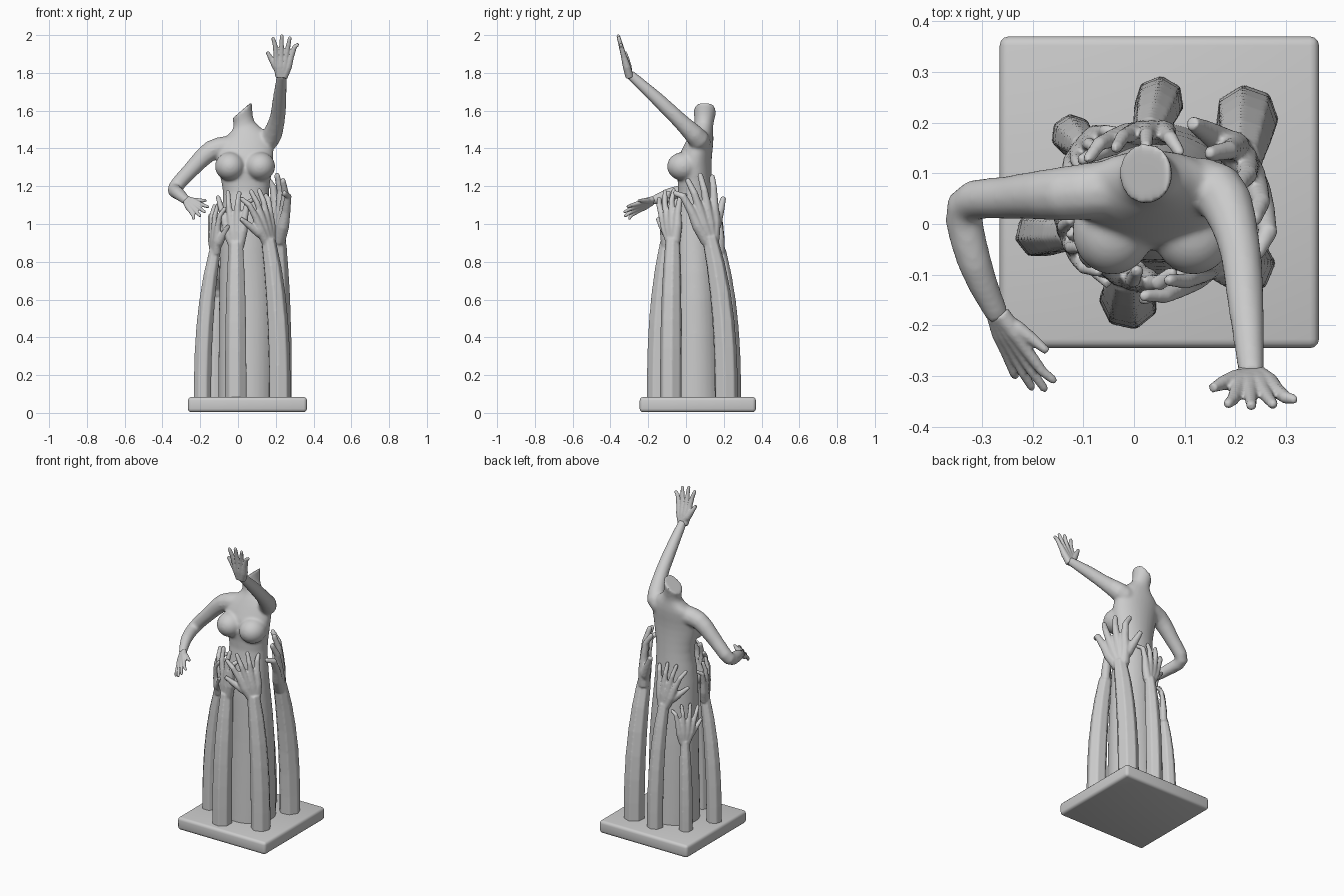
import bpy, bmesh
from math import sin, cos, pi
from mathutils import Vector, Matrix

if "Cube" in bpy.data.objects:
    bpy.data.objects.remove(bpy.data.objects["Cube"])

V = Vector
CENTRE = V((0.04, 0.04, 1.0))


def spline(pts, k=3):
    """Catmull-Rom resampling of any tuples."""
    p = [V(q) for q in pts]
    out = []
    for i in range(len(p) - 1):
        a, b, c, d = p[max(i - 1, 0)], p[i], p[i + 1], p[min(i + 2, len(p) - 1)]
        for s in range(k):
            t = s / k
            out.append(b + ((c - a) * t + (2 * a - 5 * b + 4 * c - d) * t**2
                            + (3 * b - a - 3 * c + d) * t**3) / 2)
    return out + [p[-1]]


def circle(n):
    return [V((cos(2 * pi * k / n), sin(2 * pi * k / n), 0)) for k in range(n)]


def skin(bm, rings):
    """Bridge point rings into a closed tube."""
    vs = [[bm.verts.new(p) for p in r] for r in rings]
    n = len(vs[0])
    for a, b in zip(vs, vs[1:]):
        for i in range(n):
            j = (i + 1) % n
            bm.faces.new((a[i], a[j], b[j], b[i]))
    bm.faces.new(vs[0][::-1])
    bm.faces.new(vs[-1])


def tube(bm, path, n=12):
    """Round tube through 4D points: position and radius."""
    c = [V(p[:3]) for p in path]
    rings, q, old = [], None, None
    for i, p in enumerate(path):
        d = (c[min(i + 1, len(c) - 1)] - c[max(i - 1, 0)]).normalized()
        q = d.to_track_quat('Z', 'Y') if q is None else old.rotation_difference(d) @ q
        old = d
        rings.append([c[i] + q @ e * p[3] for e in circle(n)])
    skin(bm, rings)


def body(bm, secs):
    """Loft of ellipses (z, cx, cy, rx, ry), tilting sideways towards the neck."""
    rings = []
    for z, cx, cy, rx, ry in spline(secs):
        tilt = (max(0, z - 1.37) * 4) ** 2
        rings.append([V((cx + rx * e.x, cy + ry * e.y, z + tilt * rx * e.x)) for e in circle(32)])
    skin(bm, rings)


def hand(bm, wrist, up, thumb, bend=0.1, fan=1.25):
    """Palm and five fanned fingers; the length of up is the hand length."""
    w, u, a = V(wrist), V(up), V(thumb)
    L = u.length
    u.normalize()
    a = (a - u * a.dot(u)).normalized()
    nrm = u.cross(a)
    if nrm.dot(CENTRE - w) < 0:
        nrm = -nrm

    def at(x, y, z, r):
        z += bend * 6 * x * x
        return (*(w + (a * x + u * y + nrm * z) * L), r * L)

    for k in (-1.5, -.5, .5, 1.5):
        s = k * fan
        tip = 1 - .06 * k * k + .03 * k
        tube(bm, [at(.03 * s, -.05, 0, .1), at(.08 * s, .22, 0, .095), at(.108 * s, .47, 0, .07),
                  at(.145 * s, .73, bend / 5, .056), at(.18 * s, tip - .04, bend, .046),
                  at(.19 * s, tip, bend, .027)], 10)
    tube(bm, [at(0, 0, 0, .09), at(.15 * fan, .18, .03, .09), at(.27 * fan, .36, .05, .065),
              at(.37 * fan, .52, .05, .042)], 10)


def finish(bm, name, voxel=0, smooth=3):
    bmesh.ops.recalc_face_normals(bm, faces=bm.faces)
    me = bpy.data.meshes.new(name)
    bm.to_mesh(me)
    bm.free()
    ob = bpy.data.objects.new(name, me)
    bpy.context.collection.objects.link(ob)
    if voxel:
        m = ob.modifiers.new("fuse", 'REMESH')
        m.mode = 'VOXEL'
        m.voxel_size = voxel
        m.use_smooth_shade = True
        ob.modifiers.new("soften", 'SMOOTH').iterations = smooth
    else:
        bpy.ops.object.select_all(action='DESELECT')
        ob.select_set(True)
        bpy.context.view_layer.objects.active = ob
        bpy.ops.object.shade_smooth_by_angle(angle=0.9)


# base slab
bm = bmesh.new()
bmesh.ops.create_cube(bm, size=1, matrix=Matrix.Translation((.05, .0625, .044))
                      @ Matrix.Diagonal((.63, .615, .08, 1)))
bmesh.ops.bevel(bm, geom=bm.edges[:], offset=.018, segments=3, profile=.5, affect='EDGES')
finish(bm, "base")

# column running up into the torso, with slanted neck cut
sections = [(.06, .05, .05, .155, .15), (.6, .05, .05, .15, .13), (.98, .04, .04, .133, .112),
            (1.17, .042, .048, .122, .09), (1.32, .038, .043, .148, .092),
            (1.44, .035, .073, .142, .072), (1.52, .03, .094, .058, .05),
            (1.603, .022, .1, .053, .062)]
bm = bmesh.new()
body(bm, sections)
for x in (-.042, .117):
    bmesh.ops.create_uvsphere(bm, u_segments=24, v_segments=16, radius=.08,
                              matrix=Matrix.Translation((x, -.014, 1.305))
                              @ Matrix.Diagonal((1, 1.08, .95, 1)))
# lowered arm
tube(bm, spline([(-.03, .07, 1.41, .06), (-.14, .06, 1.39, .054), (-.25, .052, 1.285, .043),
                 (-.333, .035, 1.19, .039), (-.313, -.08, 1.16, .034), (-.267, -.185, 1.12, .023)]))
# raised arm
tube(bm, spline([(.08, .07, 1.42, .06), (.165, .065, 1.45, .057), (.205, -.03, 1.545, .043),
                 (.22, -.15, 1.66, .037), (.232, -.3, 1.795, .026)]))
finish(bm, "torso", .007, 14)

# the figure's own hands
bm = bmesh.new()
hand(bm, (-.265, -.185, 1.12), (.075, -.15, -.065), (.6, .2, .75), .04, 1)
finish(bm, "lowered_hand", .004, 2)
bm = bmesh.new()
hand(bm, (.232, -.302, 1.79), (.022, -.058, .211), (-1, 0, 0), 0, 1.1)
finish(bm, "raised_hand", .004, 2)

# supporting arms: foot x y, radius, wrist, hand vector, thumb side
arms = {
    "left": (-.188, -.02, .048, (-.122, -.02, .86), (-.02, -.01, .25), 1),
    "front": (-.01, -.15, .06, (-.01, -.1, .9), (-.025, -.01, .28), -1),
    "front_right": (.22, -.08, .06, (.16, -.07, .92), (-.05, -.04, .27), -1),
    "back_right": (.222, .212, .064, (.212, .125, .93), (.045, -.07, .33), 1),
    "back": (.05, .243, .05, (.03, .18, .86), (-.04, 0, .26), 1),
    "back_left": (-.122, .175, .043, (-.098, .152, .64), (-.01, -.01, .23), 1),
}
for name, (x, y, r, wrist, up, side) in arms.items():
    foot, w = V((x, y, .05)), V(wrist)
    path = []
    for i in range(7):
        t = i / 6
        p = foot.lerp(w, t ** 2.5)
        path.append((p.x, p.y, foot.z + (w.z - foot.z) * t, r * (1 - .34 * t ** 3)))
    # faceted forearm fused with the hand pressed to the torso
    bm = bmesh.new()
    tube(bm, path, 7)
    hand(bm, w, up, V((0, 0, side)).cross(w - CENTRE), .1)
    finish(bm, name + "_reaching_arm", .006)
